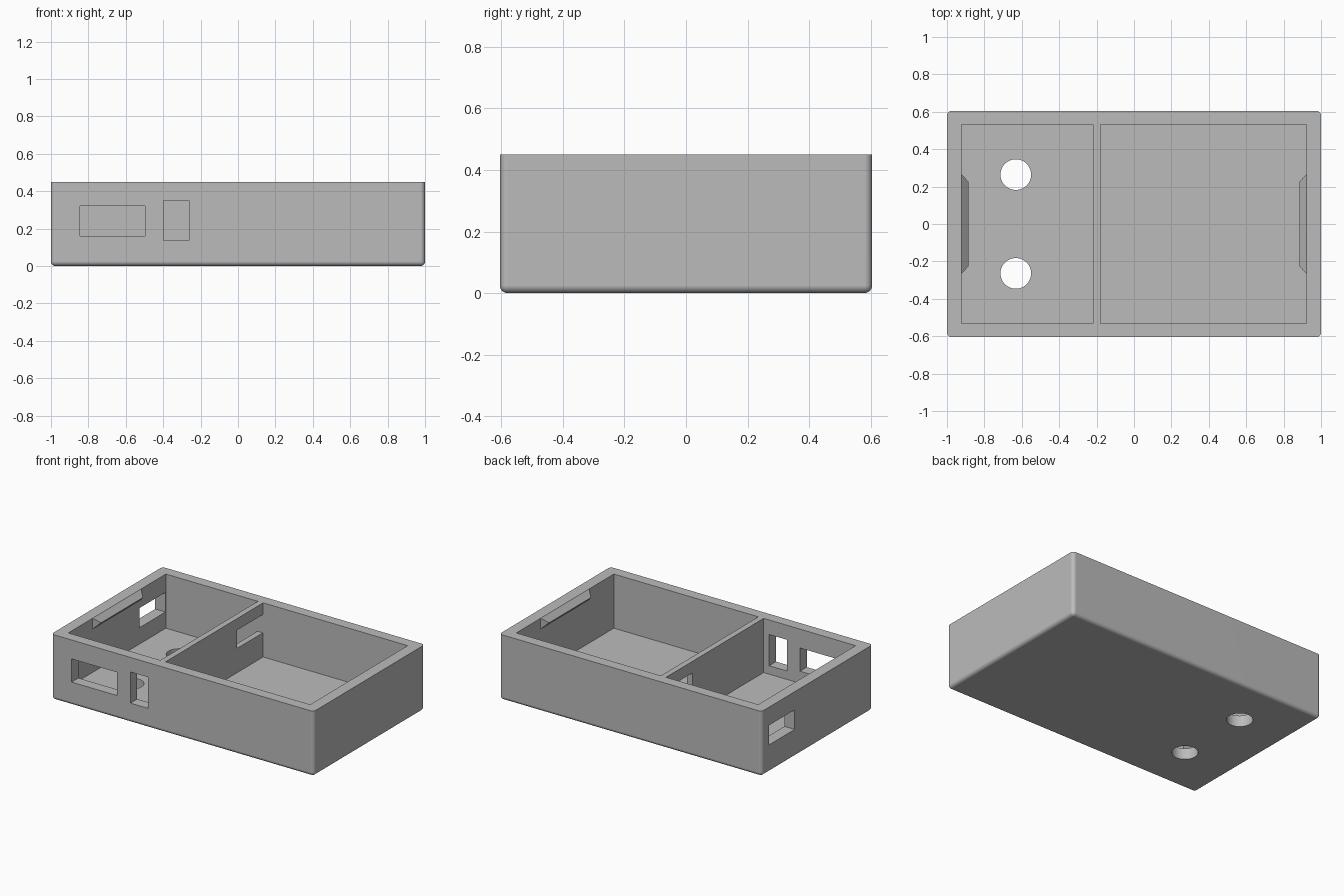
import bpy
import bmesh
import math

cube = bpy.data.objects.get("Cube")
if cube:
    bpy.data.objects.remove(cube, do_unlink=True)

HALF_X, HALF_Y, HEIGHT = 1.0, 0.605, 0.45
IN_X, IN_Y, FLOOR = 0.922, 0.531, 0.077
RADIUS = 0.025

grey = bpy.data.materials.new("light grey plastic")
grey.use_nodes = True
grey.diffuse_color = (0.5, 0.5, 0.5, 1)
grey.node_tree.nodes["Principled BSDF"].inputs["Base Color"].default_value = (0.5, 0.5, 0.5, 1)


def add_object(name, bm):
    bmesh.ops.recalc_face_normals(bm, faces=bm.faces)
    mesh = bpy.data.meshes.new(name)
    bm.to_mesh(mesh)
    bm.free()
    mesh.materials.append(grey)
    obj = bpy.data.objects.new(name, mesh)
    bpy.context.collection.objects.link(obj)
    return obj


def box_bmesh(xs, ys, zs):
    bm = bmesh.new()
    bmesh.ops.create_cube(bm, size=1)
    for v in bm.verts:
        v.co = [lo if c < 0 else hi for c, (lo, hi) in zip(v.co, (xs, ys, zs))]
    return bm


def activate(obj):
    bpy.ops.object.select_all(action='DESELECT')
    obj.select_set(True)
    bpy.context.view_layer.objects.active = obj


def cut(obj, bm):
    cutter = add_object("cutter", bm)
    cutter.hide_render = True
    mod = obj.modifiers.new("cut", 'BOOLEAN')
    mod.operation = 'DIFFERENCE'
    mod.solver = 'EXACT'
    mod.object = cutter
    activate(obj)
    bpy.ops.object.modifier_apply(modifier=mod.name)
    bpy.data.objects.remove(cutter, do_unlink=True)


# Outer block, rounded everywhere except around the open rim
bm = box_bmesh((-HALF_X, HALF_X), (-HALF_Y, HALF_Y), (0, HEIGHT))
edges = [e for e in bm.edges if min(v.co.z for v in e.verts) < 0.01]
bmesh.ops.bevel(bm, geom=edges, offset=RADIUS, segments=6, profile=0.5, affect='EDGES')
case = add_object("enclosure_case", bm)

# Two compartments, leaving the divider between them
for xs in ((-IN_X, -0.22), (-0.18, IN_X)):
    cut(case, box_bmesh(xs, (-IN_Y, IN_Y), (FLOOR, 1)))

# Front wall openings
cut(case, box_bmesh((-0.845, -0.497), (-0.7, -0.5), (0.16, 0.32)))
cut(case, box_bmesh((-0.397, -0.262), (-0.7, -0.5), (0.135, 0.35)))

# Side wall opening and the cable pass-through in the divider
cut(case, box_bmesh((-1.1, -0.9), (0.245, 0.527), (0.19, 0.325)))
cut(case, box_bmesh((-0.24, -0.16), (0.245, 0.527), (0.245, 0.37)))

# Round floor holes
for y in (-0.264, 0.264):
    bm = bmesh.new()
    bmesh.ops.create_cone(bm, cap_ends=True, segments=48, radius1=0.082, radius2=0.082, depth=0.3)
    bmesh.ops.translate(bm, verts=bm.verts, vec=(-0.632, y, 0.05))
    cut(case, bm)

activate(case)
bpy.ops.object.shade_smooth_by_angle(angle=math.radians(35))
weighted = case.modifiers.new("weighted_normals", 'WEIGHTED_NORMAL')
weighted.keep_sharp = True

# Wedge-shaped lid catches with tapered ends, one on each short wall
for side, name in ((-1, "right_lid_catch"), (1, "left_lid_catch")):
    bm = bmesh.new()
    ends = []
    for s in (-1, 1):
        profile = ((IN_X, 0.265, HEIGHT), (IN_X - 0.037, 0.227, 0.413), (IN_X, 0.265, 0.376))
        ends.append([bm.verts.new((side * x, s * y, z)) for x, y, z in profile])
    for end in ends:
        bm.faces.new(end)
    for i in range(3):
        j = (i + 1) % 3
        bm.faces.new((ends[0][i], ends[0][j], ends[1][j], ends[1][i]))
    add_object(name, bm)
